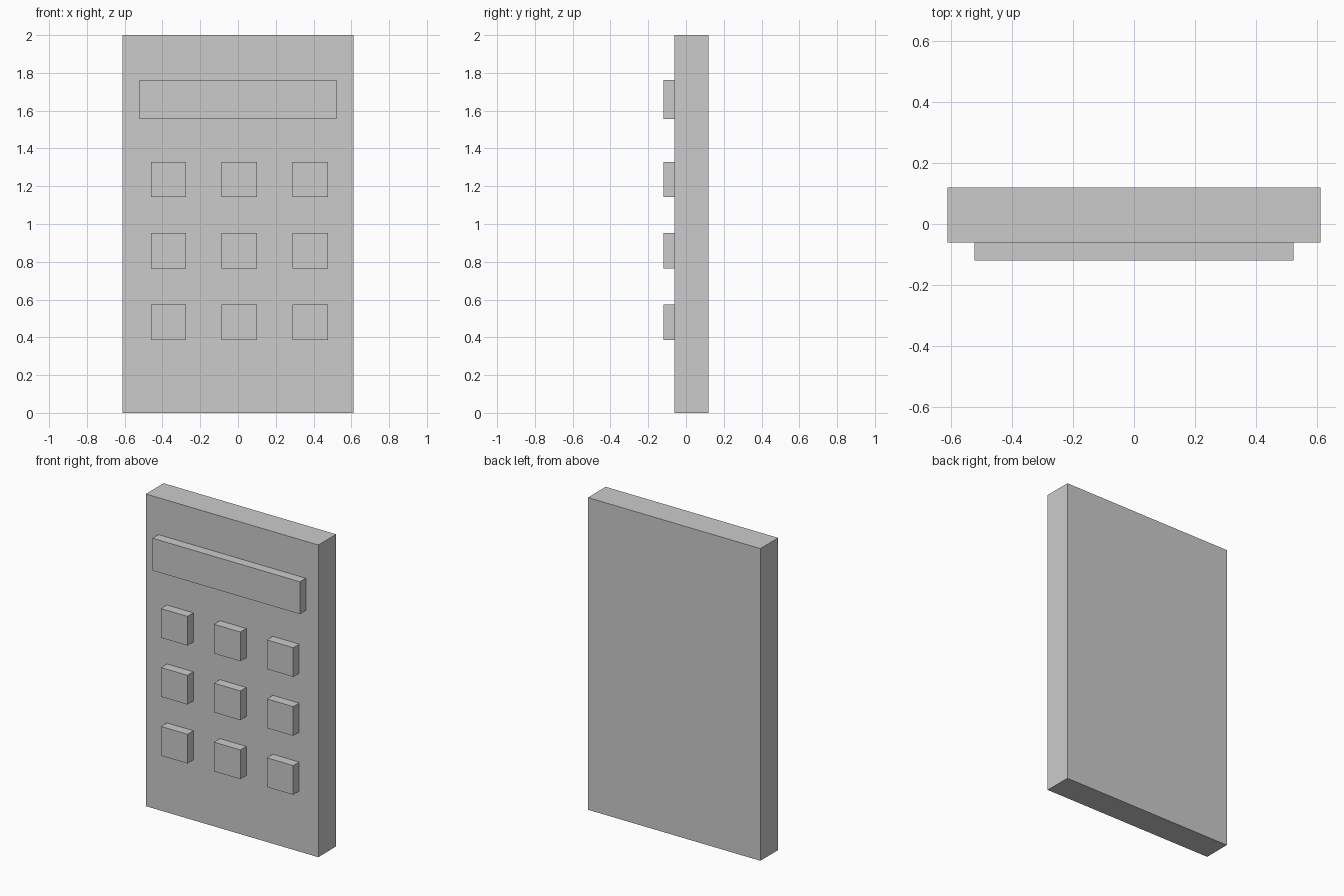
import bpy

cube = bpy.data.objects.get("Cube")
if cube:
    bpy.data.objects.remove(cube, do_unlink=True)

grey = bpy.data.materials.new("plain_grey")
grey.use_nodes = True
grey.diffuse_color = (0.6, 0.6, 0.6, 1)
grey.node_tree.nodes["Principled BSDF"].inputs["Base Color"].default_value = (0.6, 0.6, 0.6, 1)

FRONT, BACK, RAISED = -0.06, 0.12, -0.12


def block(name, x, z, width, height, y_front, y_back):
    """Flat-faced box centred on x and z, spanning y_front to y_back."""
    bpy.ops.mesh.primitive_cube_add(size=1, location=(x, (y_front + y_back) / 2, z))
    obj = bpy.context.object
    obj.name = name
    obj.scale = (width, y_back - y_front, height)
    bpy.ops.object.transform_apply(location=False, rotation=False, scale=True)
    obj.data.materials.append(grey)
    return obj


# Slab body and raised display bar
block("body", 0, 1, 1.222, 2, FRONT, BACK)
block("display", 0, 1.66, 1.045, 0.207, RAISED, FRONT)

# Three by three keypad
STEP, KEY = 0.375, 0.187
for row in range(3):
    for col in range(3):
        block(f"key_{row + 1}_{col + 1}", 0.007 + (col - 1) * STEP,
              0.48 + row * STEP * 1.007, KEY, KEY, RAISED, FRONT)
